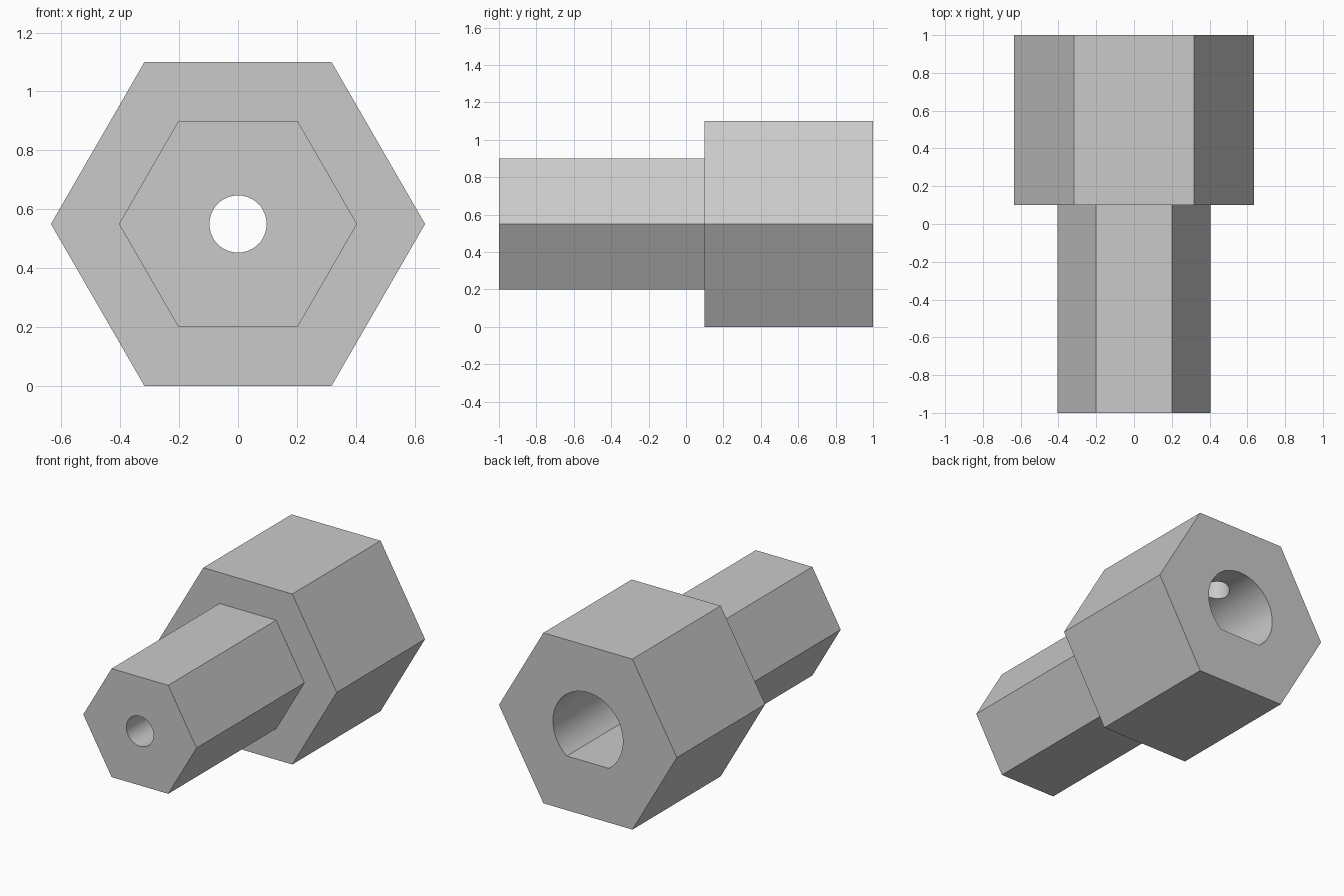
import bpy, bmesh
from math import pi, sin, cos, sqrt, asin, radians

AXIS_Z = 0.55        # height of the long axis
BORE_R, FLAT = 0.25, 0.20

cube = bpy.data.objects.get("Cube")
if cube:
    bpy.data.objects.remove(cube)

grey = bpy.data.materials.new("light grey")
grey.use_nodes = True
colour = (0.59, 0.59, 0.59, 1)
grey.diffuse_color = colour
grey.node_tree.nodes["Principled BSDF"].inputs["Base Color"].default_value = colour


def circle(r, n, start=0.0, sweep=2 * pi, closed=True):
    steps = n if closed else n - 1
    return [(r * cos(start + sweep * i / steps), r * sin(start + sweep * i / steps))
            for i in range(n)]


def loft(name, sections):
    """Skin equal-count (profile, y) sections along y and cap both ends."""
    bm = bmesh.new()
    rings = [[bm.verts.new((x, y, z)) for x, z in pts] for pts, y in sections]
    for a, b in zip(rings, rings[1:]):
        for i in range(len(a)):
            j = (i + 1) % len(a)
            bm.faces.new((a[i], a[j], b[j], b[i]))
    bm.faces.new(rings[0])
    bm.faces.new(rings[-1])
    bmesh.ops.recalc_face_normals(bm, faces=bm.faces)
    mesh = bpy.data.meshes.new(name)
    bm.to_mesh(mesh)
    bm.free()
    mesh.materials.append(grey)
    obj = bpy.data.objects.new(name, mesh)
    obj.location.z = AXIS_Z
    bpy.context.collection.objects.link(obj)
    return obj


# Stepped hexagonal body: narrow shank in front, wide head behind
shank = circle(0.35 / cos(pi / 6), 6)
head = circle(0.55 / cos(pi / 6), 6)
body = loft("hex_adapter", [(shank, -1), (shank, 0.1), (head, 0.1), (head, 1)])

# D-shaped shaft bore, flat side down
low = asin(FLAT / BORE_R)
d_profile = circle(BORE_R, 56, -low, pi + 2 * low, closed=False)
bore = loft("shaft_bore_cutter", [(d_profile, 0.1), (d_profile, 1.1)])

# Pilot hole through the shank
round_hole = circle(0.097, 48)
pilot = loft("pilot_hole_cutter", [(round_hole, -1.1), (round_hole, 0.3)])

# Set screw hole from the underside into the bore
screw = loft("screw_hole_cutter", [(round_hole, -0.1), (round_hole, 0.55)])
screw.rotation_euler.x = radians(90)
screw.location = (0, 0.745, 0.45)

bpy.context.view_layer.update()
bpy.context.view_layer.objects.active = body
for cutter in (bore, pilot, screw):
    cutter.hide_render = True
    cut = body.modifiers.new(cutter.name, "BOOLEAN")
    cut.operation = "DIFFERENCE"
    cut.solver = "EXACT"
    cut.object = cutter
    bpy.ops.object.modifier_apply(modifier=cut.name)
    bpy.data.objects.remove(cutter)

# Smooth hole walls, crisp hex edges
bpy.ops.object.select_all(action="DESELECT")
body.select_set(True)
bpy.ops.object.shade_smooth_by_angle(angle=radians(30))
